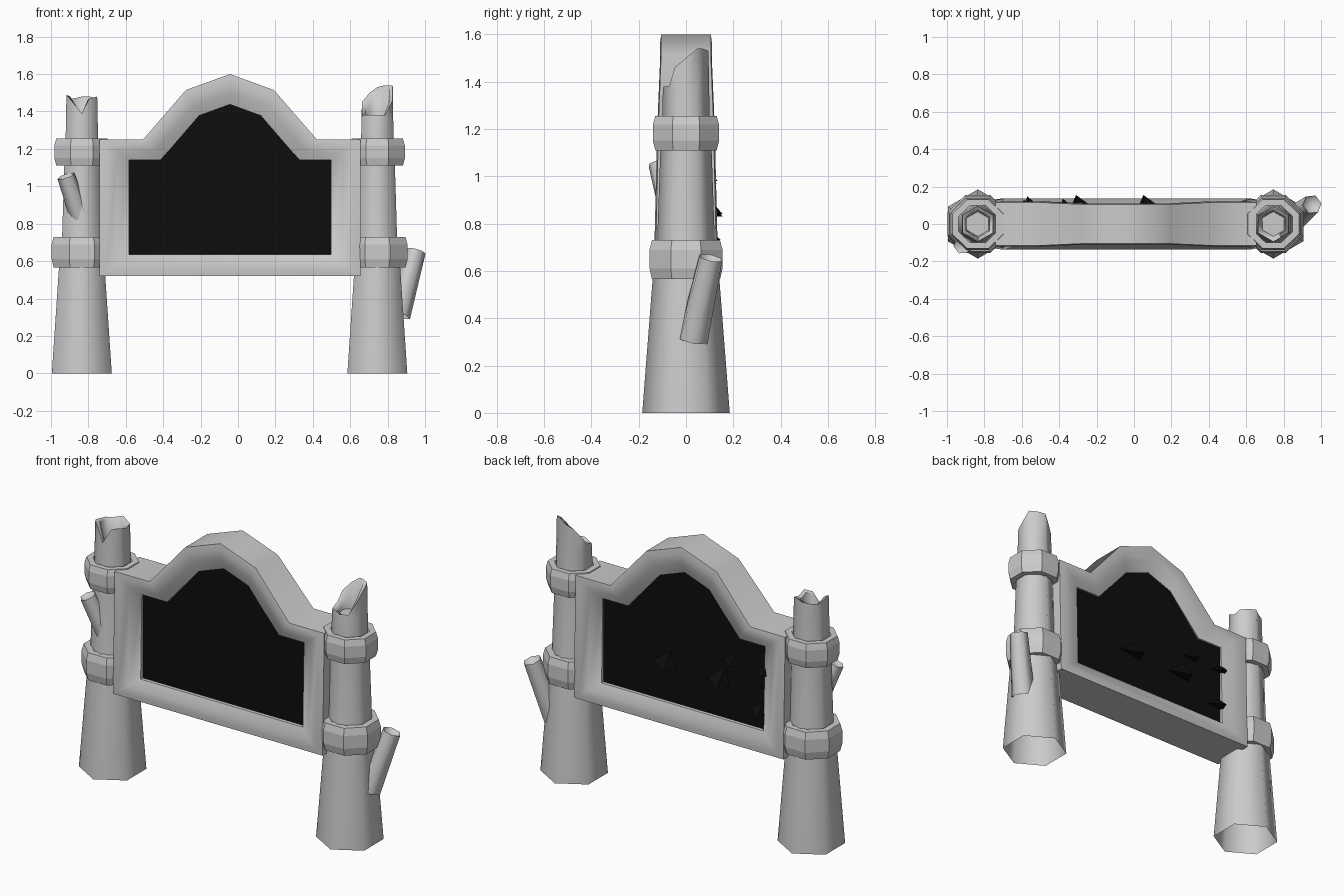
import bpy, bmesh, math
from mathutils import Vector

if "Cube" in bpy.data.objects:
    bpy.data.objects.remove(bpy.data.objects["Cube"])

black = bpy.data.materials.new("black_board")
black.diffuse_color = (0.004, 0.004, 0.004, 1)
black.use_nodes = True
black.node_tree.nodes["Principled BSDF"].inputs["Base Color"].default_value = black.diffuse_color


def make(name, verts, faces, smooth=None, mat=None):
    me = bpy.data.meshes.new(name)
    me.from_pydata([tuple(v) for v in verts], [], faces)
    bm = bmesh.new()
    bm.from_mesh(me)
    bmesh.ops.recalc_face_normals(bm, faces=bm.faces)
    bm.to_mesh(me)
    bm.free()
    ob = bpy.data.objects.new(name, me)
    bpy.context.collection.objects.link(ob)
    if mat:
        me.materials.append(mat)
    if smooth:
        bpy.ops.object.select_all(action='DESELECT')
        ob.select_set(True)
        bpy.context.view_layer.objects.active = ob
        bpy.ops.object.shade_smooth_by_angle(angle=math.radians(smooth))
    return ob


def loft(rings, closed=False, cap=False):
    n = len(rings[0])
    verts = [v for r in rings for v in r]
    m = len(rings)
    faces = []
    for i in range(m if closed else m - 1):
        a, b = i * n, (i + 1) % m * n
        faces += [(a + j, a + (j + 1) % n, b + (j + 1) % n, b + j) for j in range(n)]
    if cap:
        faces.append(tuple(range((m - 1) * n, m * n)))
    return verts, faces


def hex_ring(cx, r, z):
    # hexagon with edge midpoints, corners on +-y; z is a number or 12 heights
    pts = []
    for k in range(12):
        a = math.radians(30 * k)
        rr = r if k % 2 else r * math.cos(math.pi / 6)
        pts.append((cx + rr * math.cos(a), rr * math.sin(a), z[k] if isinstance(z, list) else z))
    # rotate so that the corners fall on +-y (k = 1, 3, 5 ...)
    return pts


def post(name, cx, rim):
    rings = [hex_ring(cx, r, z) for r, z in
             [(.185, 0), (.14, .58), (.122, .72), (.108, 1.12), (.1, 1.25), (.098, 1.36)]]
    rings += [hex_ring(cx, .095, rim), hex_ring(cx, .072, [z - .01 for z in rim]),
              hex_ring(cx, .066, 1.35)]
    make(name, *loft(rings, cap=True), smooth=62)


def band(name, cx, z0, z1, rx, ry):
    # chunky eight-sided collar
    h = z1 - z0
    rings = []
    for s, t in [(.7, 0), (.93, 0), (1, .28), (1, .75), (.93, 1), (.7, 1)]:
        rings.append([(cx + s * rx * 1.06 * math.cos(math.pi * (k + .5) / 4),
                       s * ry * 1.08 * math.sin(math.pi * (k + .5) / 4),
                       z0 + h * t) for k in range(8)])
    make(name, *loft(rings))


def stub(name, p0, p1, r0, r1):
    # broken branch: six-sided tube with a slightly dished end
    p0, p1 = Vector(p0), Vector(p1)
    q = (p1 - p0).to_track_quat('Z', 'Y')

    def ring(c, r):
        return [c + q @ Vector((r * math.cos(k * math.pi / 3), r * math.sin(k * math.pi / 3), 0))
                for k in range(6)]
    inner = p1 + (p0 - p1) * .06
    make(name, *loft([ring(p0, r0), ring(p1, r1), ring(inner, r1 * .7)], cap=True), smooth=62)


# posts with splintered hollow tops, and their collars
post("left_post", -.835, [1.46, 1.47, 1.48, 1.48, 1.47, 1.47, 1.48, 1.49, 1.44, 1.39, 1.47, 1.48])
post("right_post", .745, [1.50, 1.54, 1.54, 1.53, 1.50, 1.45, 1.40, 1.38, 1.38, 1.38, 1.38, 1.46])
for side, cx in (("left", -.835), ("right", .745)):
    band(side + "_lower_band", cx, .565, .73, .165, .155)
    band(side + "_upper_band", cx, 1.11, 1.255, .15, .14)

# branch stubs
stub("left_branch", (-.845, -.06, .84), (-.92, -.115, 1.055), .055, .048)
stub("right_branch", (.855, .03, .31), (.952, .105, .655), .068, .053)

# arched frame: outer and inner outline, half of it mirrored about x = MID
MID = -.043
half_out = [(.698, .52), (.698, 1.25), (.465, 1.25), (.235, 1.515)]
half_in = [(.54, .635), (.54, 1.14), (.372, 1.14), (.165, 1.38)]


def outline(half, peak):
    right = [(MID + x, z) for x, z in half]
    left = [(MID - x, z) for x, z in reversed(half)]
    return right + [(MID, peak)] + left


outer, inner = outline(half_out, 1.6), outline(half_in, 1.44)
section = [(0, .105), (.25, .11), (.6, .1), (1, .075)]
section += [(t, -y) for t, y in reversed(section)]
rings = []
for (ox, oz), (ix, iz) in zip(outer, inner):
    k = 1.25 if oz < 1 else 1.1 if oz < 1.3 else 1.0
    rings.append([(ox + (ix - ox) * t, y * k, oz + (iz - oz) * t) for t, y in section])
make("sign_frame", *loft(rings, closed=True), smooth=50)

# black board filling the frame
edge = [(i[0] + (o[0] - i[0]) * .08, i[1] + (o[1] - i[1]) * .08) for o, i in zip(outer, inner)]
n = len(edge)
v, f = loft([[(x, y, z) for x, z in edge] for y in (-.073, .073)], cap=True)
make("sign_board", v, f + [tuple(range(n))], mat=black)

# splinters lifting off the back of the board: x, z, tip depth, width, height
for i, (x, z, y, w, h) in enumerate([(-.31, .83, .155, .12, .11), (.05, .84, .155, .12, .1),
                                     (-.38, .98, .135, .08, .06), (-.57, .73, .148, .09, .07),
                                     (-.59, .97, .13, .07, .06)]):
    make("splinter_%d" % i,
         [(x - w * .3, .07, z), (x + w, .07, z + h * .2), (x, .07, z + h), (x, y, z)],
         [(0, 1, 2), (0, 1, 3), (1, 2, 3), (2, 0, 3)], mat=black)
